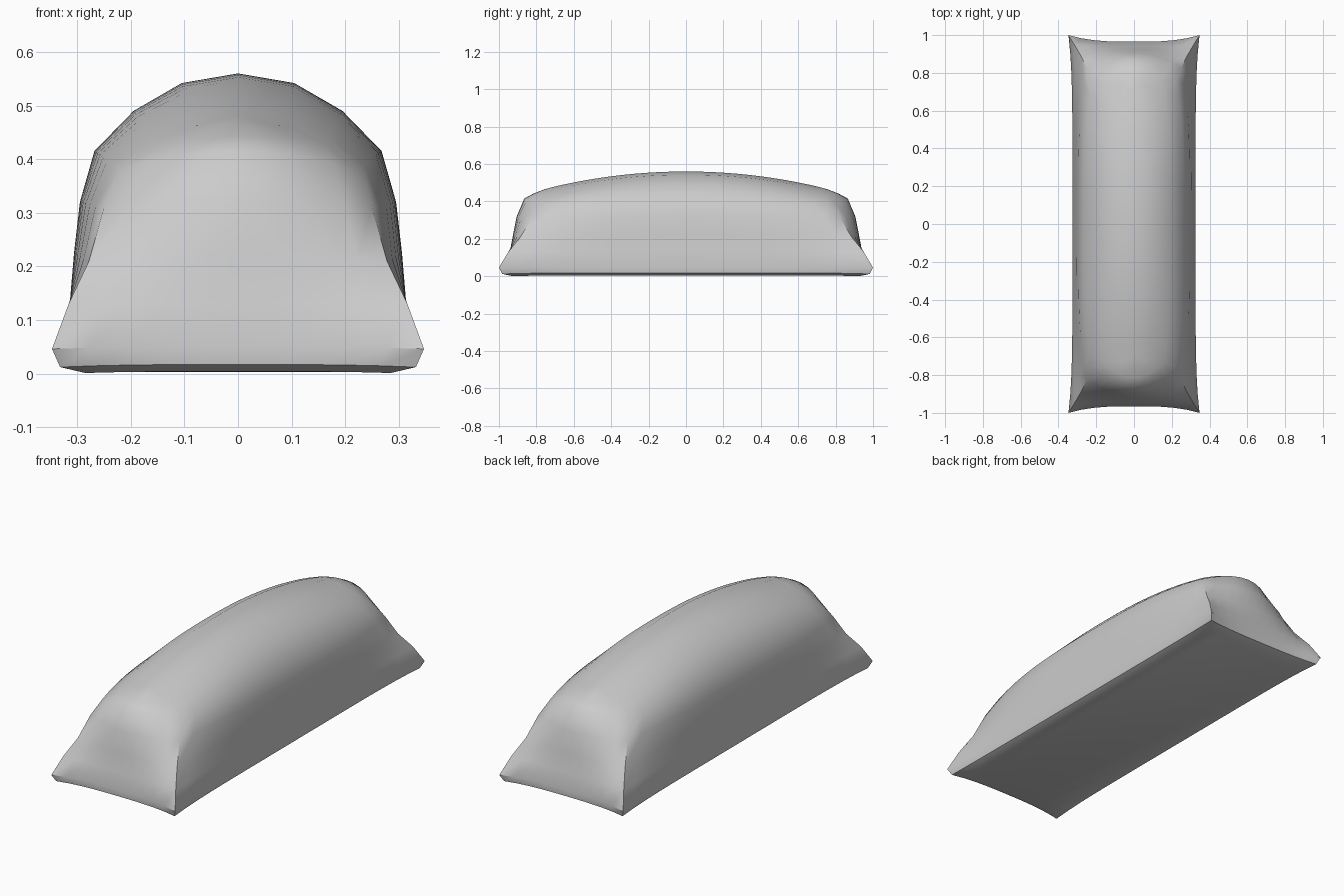
import bpy, bmesh

if "Cube" in bpy.data.objects:
    bpy.data.objects.remove(bpy.data.objects["Cube"])

# Each level: side middle (x, z), end middle (y, z), corner (x, y, z), side power, end power
LEVELS = [
    ((.290, .004), (.925, .004), (.285, .930, .001), 6, 3),
    ((.322, .018), (.962, .017), (.332, .982, .012), 6, 3),
    ((.326, .048), (.965, .050), (.347, 1.00, .046), 6, 3),
    ((.314, .130), (.942, .130), (.316, .950, .130), 5, 3),
    ((.306, .225), (.925, .220), (.278, .885, .210), 4, 2.5),
    ((.295, .320), (.905, .320), (.250, .825, .310), 4, 2.2),
    ((.268, .415), (.865, .415), (.222, .760, .380), 3, 2),
    ((.195, .490), (.815, .442), (.160, .725, .430), 2.4, 2),
    ((.105, .542), (.755, .465), (.085, .705, .463), 2.1, 2),
    ((.000, .560), (.700, .480), (.000, .700, .480), 2, 2),
]
NS, NE = 20, 10


def ring(side, end, corner, p, q):
    (hx, sz), (hy, ez), (cx, cy, cz) = side, end, corner
    sides, ends = [], []
    for i in range(NS):
        t = -1 + 2 * i / NS
        w = abs(t) ** p
        sides.append((hx + (cx - hx) * w, cy * t, sz + (cz - sz) * w))
    for i in range(NE):
        t = 1 - 2 * i / NE
        w = abs(t) ** q
        ends.append((cx * t, hy + (cy - hy) * w, ez + (cz - ez) * w))
    half = sides + ends
    return half + [(-x, -y, z) for x, y, z in half]


# Loaf-shaped cushion: stacked rings closing on a curved ridge
bm = bmesh.new()
rings = [[bm.verts.new(c) for c in ring(*lv)] for lv in LEVELS]
for a, b in zip(rings, rings[1:]):
    n = len(a)
    for i in range(n):
        j = (i + 1) % n
        bm.faces.new((a[i], a[j], b[j], b[i]))

# Flat underside
bm.faces.new(list(reversed(rings[0])))
bmesh.ops.remove_doubles(bm, verts=bm.verts, dist=0.0005)
bmesh.ops.recalc_face_normals(bm, faces=bm.faces)
mesh = bpy.data.meshes.new("cushion_body")
bm.to_mesh(mesh)
bm.free()
obj = bpy.data.objects.new("cushion_body", mesh)
bpy.context.collection.objects.link(obj)
bpy.context.view_layer.objects.active = obj
obj.select_set(True)
bpy.ops.object.shade_smooth_by_angle(angle=0.7)
